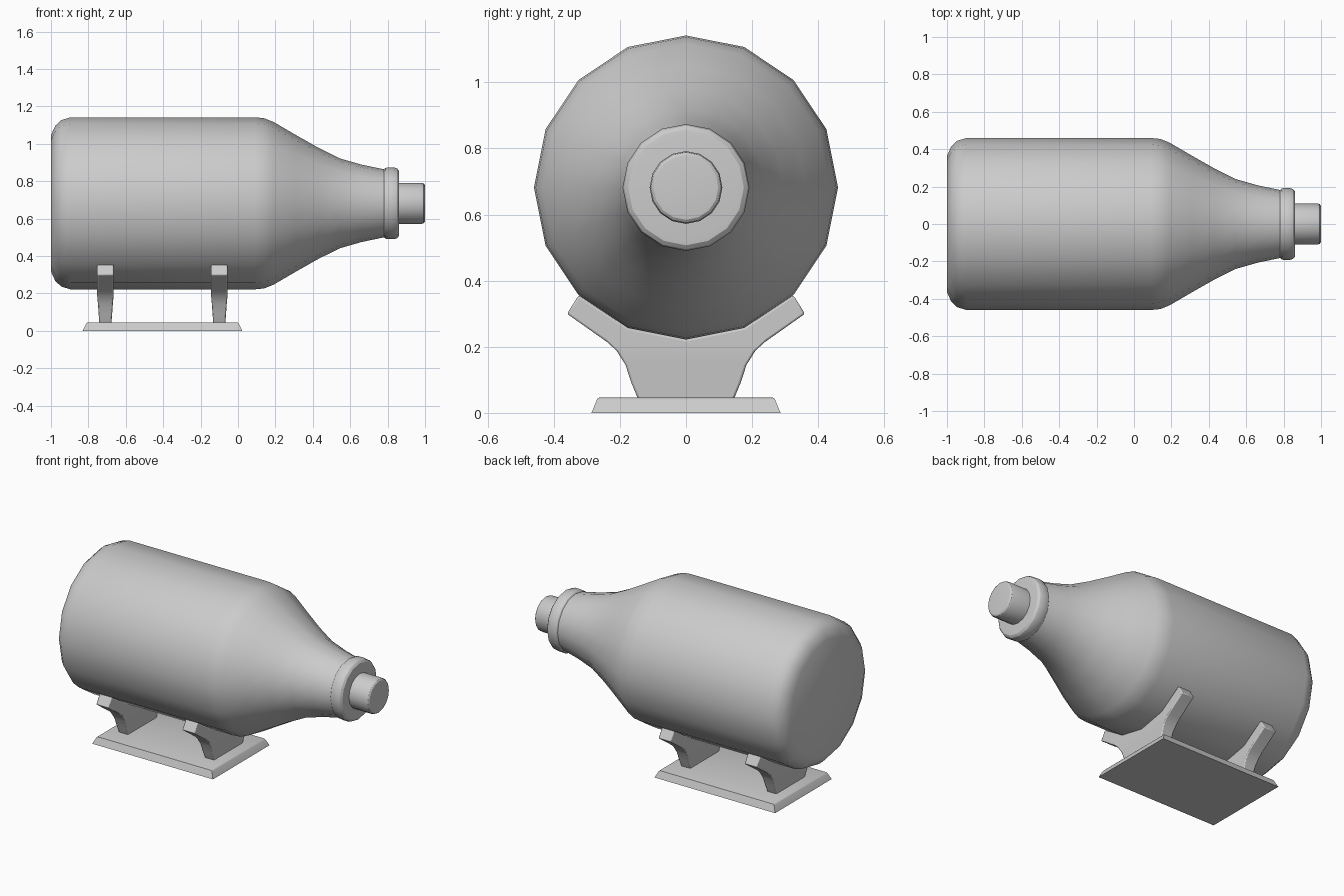
import bpy, bmesh, math

if "Cube" in bpy.data.objects:
    bpy.data.objects.remove(bpy.data.objects["Cube"])

AXIS_Z = 0.682


def finish(name, bm, angle, bevel=0.0):
    bmesh.ops.recalc_face_normals(bm, faces=bm.faces)
    mesh = bpy.data.meshes.new(name)
    bm.to_mesh(mesh)
    bm.free()
    ob = bpy.data.objects.new(name, mesh)
    bpy.context.collection.objects.link(ob)
    if bevel:
        mod = ob.modifiers.new("soft_edges", 'BEVEL')
        mod.width, mod.segments = bevel, 2
        mod.limit_method, mod.angle_limit = 'ANGLE', math.radians(40)
    bpy.ops.object.select_all(action='DESELECT')
    bpy.context.view_layer.objects.active = ob
    ob.select_set(True)
    bpy.ops.object.shade_smooth_by_angle(angle=math.radians(angle))
    return ob


def lathe(name, profile, sides=16):
    """Revolve (x, radius) points about the bottle axis and cap both ends."""
    bm = bmesh.new()
    rings = []
    for x, r in profile:
        rings.append([bm.verts.new((x, r * math.sin(2 * math.pi * i / sides),
                                    AXIS_Z + r * math.cos(2 * math.pi * i / sides)))
                      for i in range(sides)])
    for a, b in zip(rings, rings[1:]):
        for i in range(sides):
            j = (i + 1) % sides
            bm.faces.new((a[i], a[j], b[j], b[i]))
    bm.faces.new(rings[0])
    bm.faces.new(rings[-1])
    return finish(name, bm, 27)


# Bottle body and tapering neck
lathe("bottle", [(-1, .365), (-.977, .415), (-.945, .445), (-.895, .46),
                 (.09, .46), (.14, .455), (.19, .435), (.31, .365), (.43, .297),
                 (.545, .24), (.66, .207), (.79, .18)])

# Raised lip around the mouth
lathe("neck_ring", [(.778, .172), (.78, .18), (.787, .188), (.8, .192), (.835, .192),
                    (.85, .187), (.86, .175), (.862, .16)])

# Cork
lathe("cork", [(.84, .11), (.982, .11), (.993, .106), (.999, .098), (1.0, .09)])

# Base plate with sloping sides
bm = bmesh.new()
bmesh.ops.create_cube(bm, size=1)
for v in bm.verts:
    top = v.co.z > 0
    v.co = (-.404 + math.copysign(.405 if top else .427, v.co.x),
            math.copysign(.27 if top else .286, v.co.y), .046 if top else 0)
bmesh.ops.bevel(bm, geom=[e for e in bm.edges if all(v.co.z > .04 for v in e.verts)],
                offset=.008, segments=2, profile=.5, affect='EDGES')
finish("base_plate", bm, 30)


# Cradles: tapered trunk of stacked rows, then a forked top that hugs the bottle
def cradle(name, cx):
    rows = [(.142, .035, .032), (.165, .09, .036), (.183, .145, .040), (.21, .188, .044)]
    fork = [(.237, .213), (.36, .30), (.325, .356), (.176, .257)]
    bm = bmesh.new()

    def pair(y, z, half):
        return [bm.verts.new((cx + s * half, y, z)) for s in (-1, 1)]

    left = [pair(-y, z, h) for y, z, h in rows]
    right = [pair(y, z, h) for y, z, h in rows]
    loop = ([right[-1]] + [pair(y, z, .044) for y, z in fork] + [pair(0, .222, .044)]
            + [pair(-y, z, .044) for y, z in reversed(fork)] + [left[-1]])
    for side in (0, 1):
        for i in range(len(rows) - 1):
            bm.faces.new((left[i][side], right[i][side], right[i + 1][side], left[i + 1][side]))
        bm.faces.new([p[side] for p in loop])
    outline = right[:-1] + loop + left[-2::-1]
    for a, b in zip(outline, outline[1:] + outline[:1]):
        bm.faces.new((a[0], b[0], b[1], a[1]))
    return finish(name, bm, 30, bevel=.006)


cradle("rear_cradle", -.709)
cradle("front_cradle", -.1)
